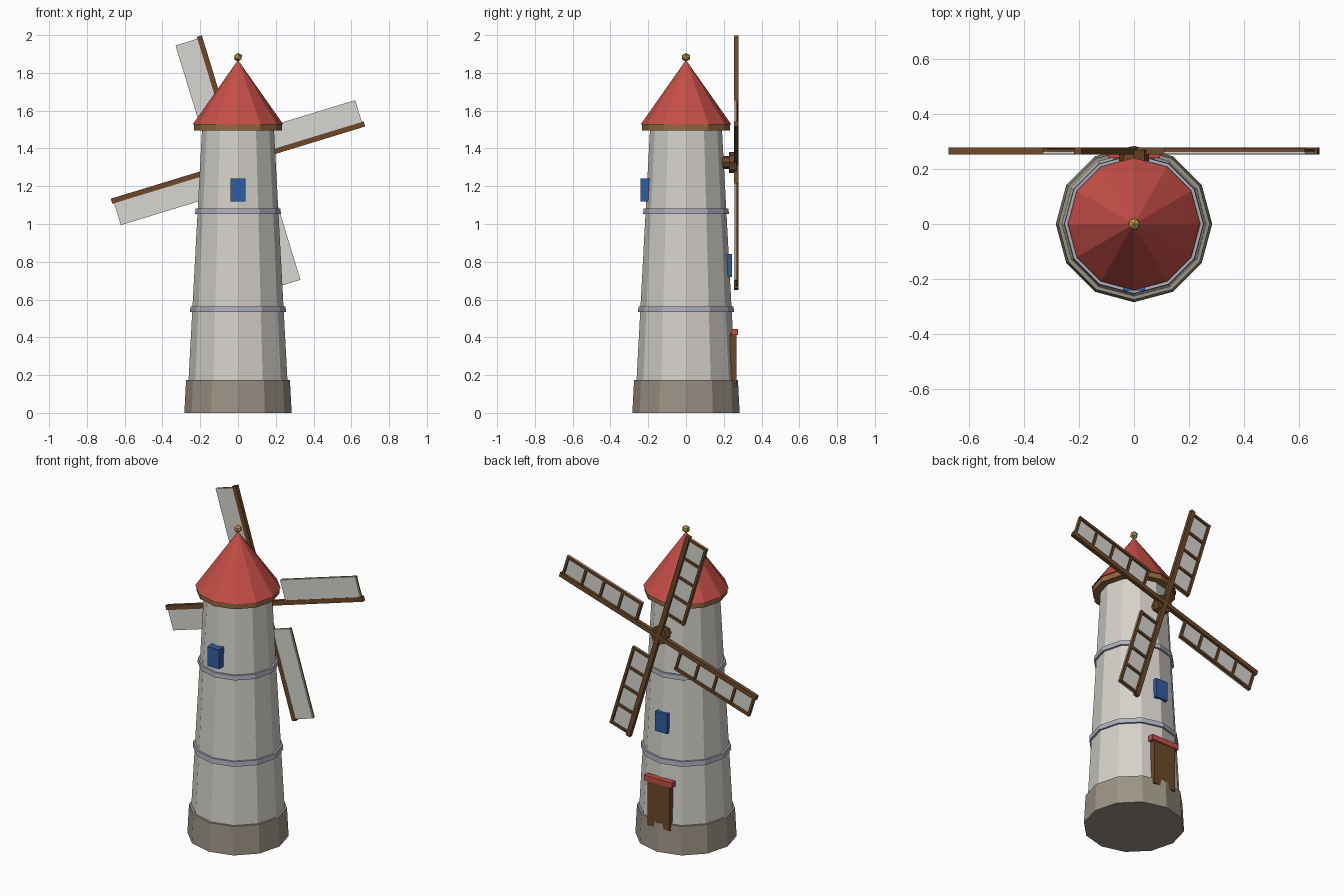
import bpy, bmesh, math
from mathutils import Matrix, Vector

if "Cube" in bpy.data.objects:
    bpy.data.objects.remove(bpy.data.objects["Cube"])


def material(name, rgb):
    m = bpy.data.materials.new(name)
    m.diffuse_color = (*rgb, 1)
    m.use_nodes = True
    m.node_tree.nodes["Principled BSDF"].inputs["Base Color"].default_value = m.diffuse_color
    return m


WALL = material("plaster", (0.66, 0.64, 0.59))
STONE = material("stone", (0.33, 0.29, 0.235))
RED = material("red_tile", (0.56, 0.075, 0.062))
WOOD = material("wood", (0.15, 0.066, 0.022))
EAVE = material("light_wood", (0.29, 0.14, 0.045))
TRIM = material("grey_blue_trim", (0.42, 0.44, 0.52))
BLUE = material("blue_shutter", (0.03, 0.11, 0.36))
GOLD = material("gold", (0.55, 0.34, 0.06))
CLOTH = material("sail_cloth", (0.68, 0.67, 0.64))


def finish(name, bm, mat):
    mesh = bpy.data.meshes.new(name)
    bm.to_mesh(mesh)
    bm.free()
    mesh.materials.append(mat)
    ob = bpy.data.objects.new(name, mesh)
    bpy.context.collection.objects.link(ob)
    return ob


def cone(name, mat, z0, z1, r0, r1, sides=12):
    """Upright tapered prism from z0 to z1."""
    bm = bmesh.new()
    bmesh.ops.create_cone(bm, cap_ends=True, segments=sides, radius1=r0, radius2=r1,
                          depth=z1 - z0, matrix=Matrix.Translation((0, 0, (z0 + z1) / 2)))
    return finish(name, bm, mat)


def add_box(bm, lo, hi, matrix=Matrix()):
    lo, hi = Vector(lo), Vector(hi)
    m = matrix @ Matrix.Translation((lo + hi) / 2) @ Matrix.Diagonal((*(hi - lo), 1))
    bmesh.ops.create_cube(bm, size=1, matrix=m)


def box(name, mat, lo, hi):
    bm = bmesh.new()
    add_box(bm, lo, hi)
    return finish(name, bm, mat)


# Tower: stone footing, tapered wall, two trim rings
cone("stone_base", STONE, 0, 0.175, 0.284, 0.275)
cone("tower_wall", WALL, 0.17, 1.51, 0.262, 0.19)
cone("lower_ring", TRIM, 0.533, 0.563, 0.254, 0.252)
cone("upper_ring", TRIM, 1.053, 1.081, 0.227, 0.225)

# Cap: eave band, roof, finial
cone("eave_band", EAVE, 1.495, 1.53, 0.233, 0.233)
cone("roof", RED, 1.527, 1.868, 0.24, 0.0)
bm = bmesh.new()
bmesh.ops.create_icosphere(bm, subdivisions=1, radius=0.024,
                           matrix=Matrix.Translation((0, 0, 1.883)))
finish("finial", bm, GOLD)

# Door and shutters
box("door", WOOD, (-0.075, 0.232, 0.14), (0.075, 0.268, 0.42))
box("door_lintel", RED, (-0.095, 0.24, 0.412), (0.095, 0.274, 0.445))
box("front_window", BLUE, (-0.04, -0.242, 1.12), (0.04, -0.19, 1.24))
box("back_window", BLUE, (-0.04, 0.2, 0.72), (0.04, 0.243, 0.84))

# Axle and hub, both lying along y
HUB_Z = 1.325
for name, y0, y1, r in (("axle", 0.15, 0.24, 0.034), ("hub", 0.228, 0.268, 0.055)):
    ob = cone(name, WOOD, y0, y1, r, r, 8)
    ob.data.transform(Matrix.Translation((0, 0, HUB_Z)) @ Matrix.Rotation(-math.pi / 2, 4, 'X'))

# Four sails: spar, outer rail and slats over a cloth panel
for i in range(4):
    turn = Matrix.Translation((0, 0, HUB_Z)) @ Matrix.Rotation(-math.radians(17 + 90 * i), 4, 'Y')
    bm = bmesh.new()
    add_box(bm, (0, 0.253, -0.014), (0.70, 0.277, 0.014), turn)
    add_box(bm, (0.155, 0.261, 0.12), (0.69, 0.275, 0.135), turn)
    for k in range(5):
        u = 0.163 + k * 0.13
        add_box(bm, (u - 0.007, 0.261, 0.01), (u + 0.007, 0.273, 0.125), turn)
    finish(f"sail_frame_{i + 1}", bm, WOOD)
    bm = bmesh.new()
    add_box(bm, (0.155, 0.254, 0.012), (0.69, 0.262, 0.135), turn)
    finish(f"sail_cloth_{i + 1}", bm, CLOTH)
